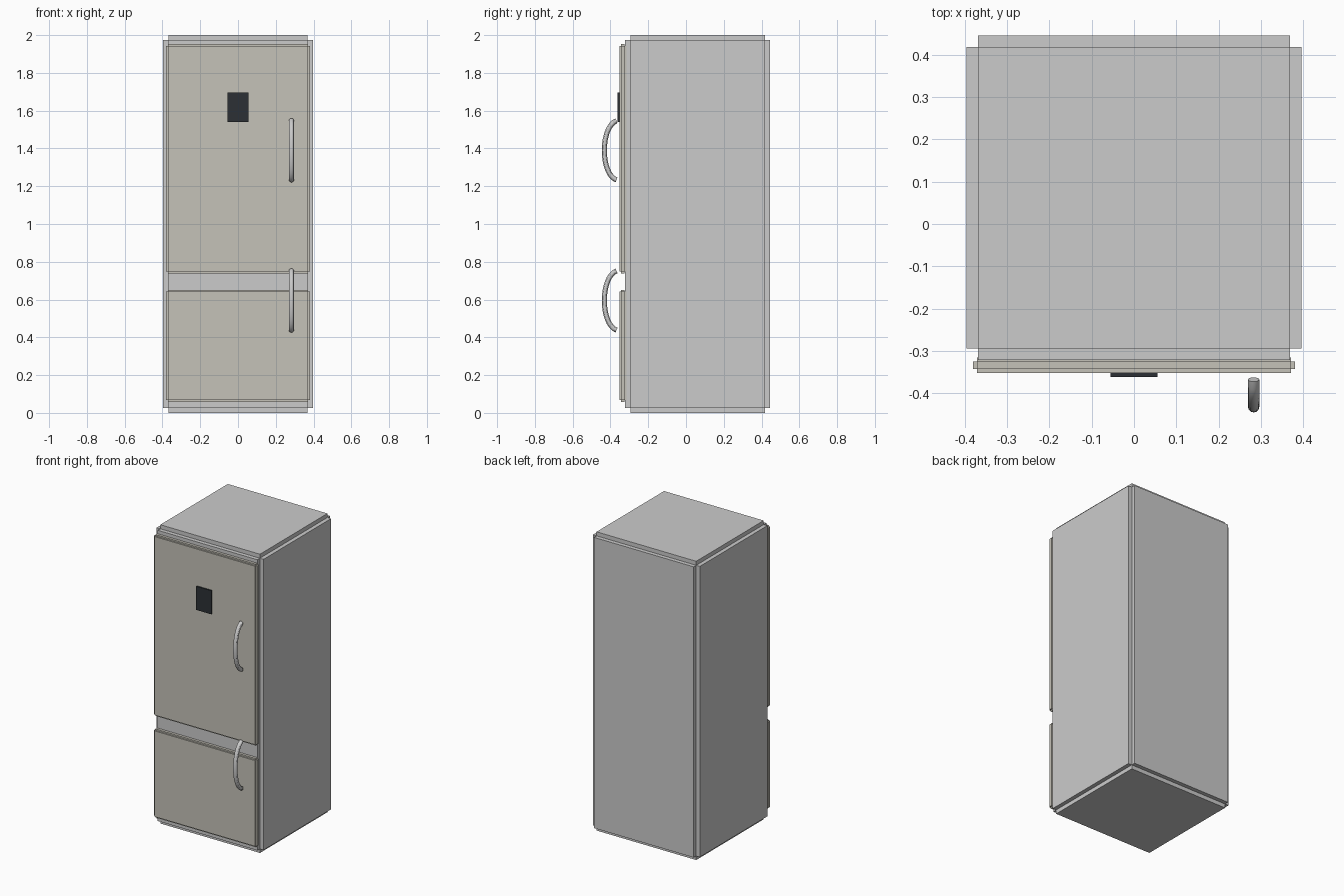
import bpy, bmesh
from mathutils import Vector

if "Cube" in bpy.data.objects:
    bpy.data.objects.remove(bpy.data.objects["Cube"])


def material(name, rgb):
    m = bpy.data.materials.new(name)
    m.diffuse_color = (*rgb, 1)
    m.use_nodes = True
    m.node_tree.nodes["Principled BSDF"].inputs["Base Color"].default_value = m.diffuse_color
    return m


def box(name, lo, hi, step=0.0, mat=None):
    """Box between two corners; step cuts a square rebate along every edge."""
    lo, hi = Vector(lo), Vector(hi)
    size = hi - lo - Vector((2 * step,) * 3)
    bm = bmesh.new()
    bmesh.ops.create_cube(bm, size=1)
    bmesh.ops.scale(bm, vec=size, verts=bm.verts)
    bmesh.ops.translate(bm, vec=(lo + hi) / 2, verts=bm.verts)
    if step:
        bm.normal_update()
        raised = bmesh.ops.extrude_discrete_faces(bm, faces=bm.faces[:])["faces"]
        bm.normal_update()
        for f in raised:
            bmesh.ops.translate(bm, vec=f.normal * step, verts=f.verts)
        bmesh.ops.recalc_face_normals(bm, faces=bm.faces)
    mesh = bpy.data.meshes.new(name)
    bm.to_mesh(mesh)
    bm.free()
    ob = bpy.data.objects.new(name, mesh)
    bpy.context.collection.objects.link(ob)
    if mat:
        mesh.materials.append(mat)
    return ob


def handle(name, x, z):
    """Bowed round bar, centred on height z."""
    cu = bpy.data.curves.new(name, "CURVE")
    cu.dimensions = "3D"
    cu.resolution_u = 16
    cu.bevel_depth = 0.0135
    cu.bevel_resolution = 4
    cu.use_fill_caps = True
    sp = cu.splines.new("BEZIER")
    sp.bezier_points.add(1)
    for p, s in zip(sp.bezier_points, (1, -1)):
        end = Vector((x, -0.368, z + s * 0.157))
        bow = Vector((x, -0.454, z + s * 0.122))
        p.handle_left_type = p.handle_right_type = "FREE"
        p.co = end
        p.handle_left = bow if s < 0 else 2 * end - bow
        p.handle_right = bow if s > 0 else 2 * end - bow
    ob = bpy.data.objects.new(name, cu)
    bpy.context.collection.objects.link(ob)
    bpy.ops.object.select_all(action="DESELECT")
    ob.select_set(True)
    bpy.context.view_layer.objects.active = ob
    bpy.ops.object.convert(target="MESH")
    bpy.ops.object.shade_smooth_by_angle()


door_mat = material("warm_grey", (0.56, 0.54, 0.48))
dark_mat = material("dark_panel", (0.025, 0.03, 0.035))

# Cabinet
box("cabinet", (-0.396, -0.322, 0), (0.396, 0.446, 2), 0.027)

# Doors
box("upper_door", (-0.381, -0.353, 0.738), (0.381, -0.316, 1.952), 0.0095, door_mat)
box("lower_door", (-0.381, -0.353, 0.058), (0.381, -0.316, 0.651), 0.0095, door_mat)

# Control panel
box("control_panel", (-0.056, -0.362, 1.539), (0.056, -0.352, 1.697), 0, dark_mat)

# Handles
handle("upper_handle", 0.283, 1.39)
handle("lower_handle", 0.283, 0.595)
